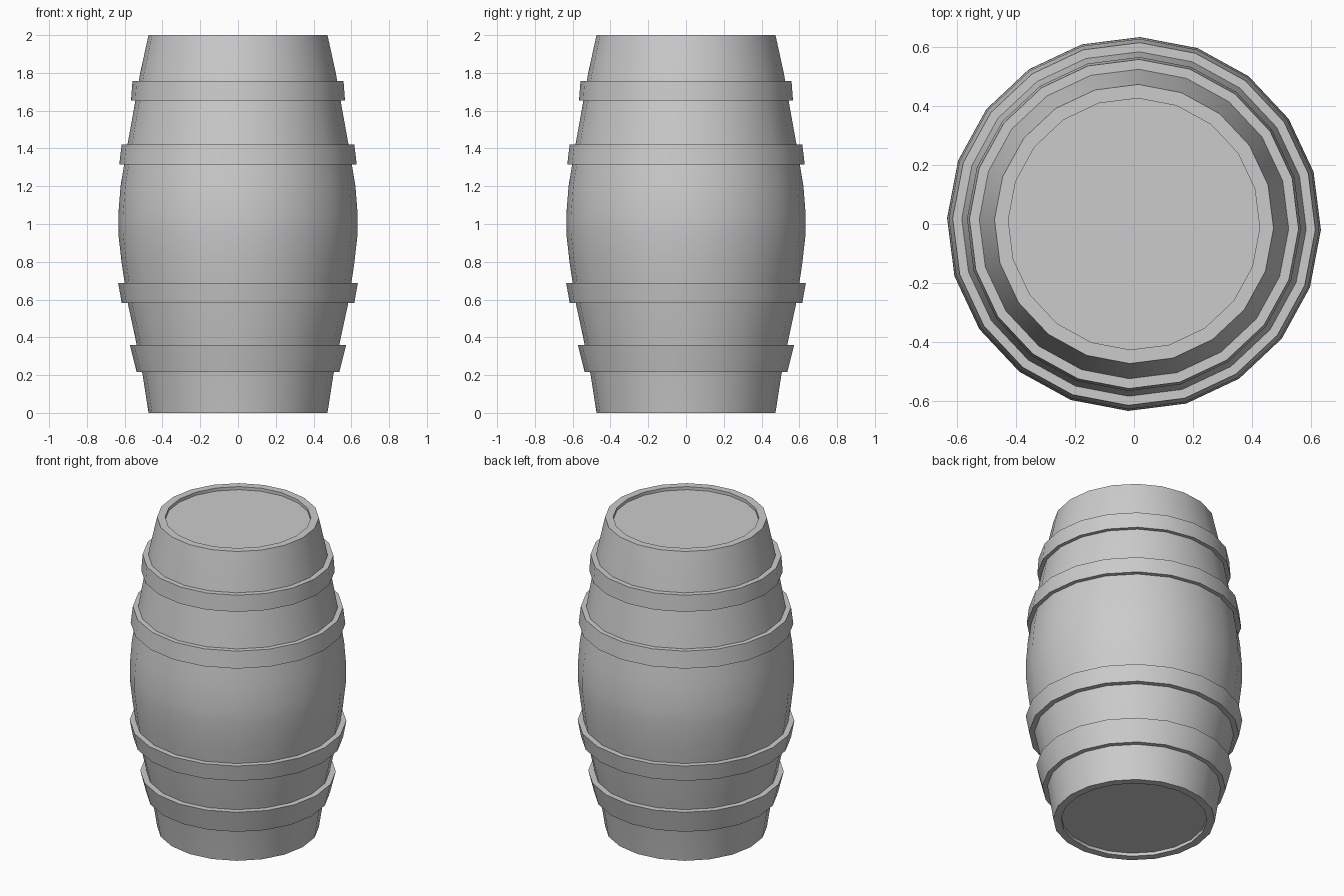
import bpy, bmesh, math

if "Cube" in bpy.data.objects:
    bpy.data.objects.remove(bpy.data.objects["Cube"])

SIDES = 20
OFFSET = math.radians(-1.8)


def lathe(name, profile, closed=False):
    """Revolve (radius, z) points; open profiles are capped at both ends."""
    bm = bmesh.new()
    rings = []
    for r, z in profile:
        rings.append([bm.verts.new((r * math.cos(OFFSET + 2 * math.pi * i / SIDES),
                                    r * math.sin(OFFSET + 2 * math.pi * i / SIDES), z))
                      for i in range(SIDES)])
    pairs = list(zip(rings, rings[1:]))
    if closed:
        pairs.append((rings[-1], rings[0]))
    for a, b in pairs:
        for i in range(SIDES):
            j = (i + 1) % SIDES
            bm.faces.new((a[i], a[j], b[j], b[i]))
    if not closed:
        bm.faces.new(rings[0][::-1])
        bm.faces.new(rings[-1])
    bmesh.ops.recalc_face_normals(bm, faces=bm.faces)
    mesh = bpy.data.meshes.new(name)
    bm.to_mesh(mesh)
    bm.free()
    obj = bpy.data.objects.new(name, mesh)
    bpy.context.collection.objects.link(obj)
    bpy.ops.object.select_all(action='DESELECT')
    obj.select_set(True)
    bpy.context.view_layer.objects.active = obj
    bpy.ops.object.shade_smooth_by_angle(angle=math.radians(30))
    return obj


# Barrel body: recessed bottom, bulging wall, recessed lid
lathe("barrel_body", [
    (0.427, 0.02), (0.427, 0.0), (0.474, 0.0), (0.505, 0.2), (0.545, 0.4),
    (0.588, 0.6), (0.617, 0.8), (0.634, 0.95), (0.634, 1.05), (0.622, 1.2),
    (0.589, 1.4), (0.553, 1.6), (0.518, 1.8), (0.474, 2.0),
    (0.427, 2.0), (0.427, 1.98)])

# Hoops: bottom z, bottom radius, top z, top radius
hoops = [("hoop_bottom", 0.217, 0.537, 0.36, 0.573),
         ("hoop_lower", 0.583, 0.616, 0.688, 0.635),
         ("hoop_upper", 1.315, 0.629, 1.422, 0.616),
         ("hoop_top", 1.653, 0.567, 1.757, 0.559)]
for name, z0, r0, z1, r1 in hoops:
    lathe(name, [(r0 - 0.06, z0), (r0, z0), (r1, z1), (r1 - 0.06, z1)], closed=True)
